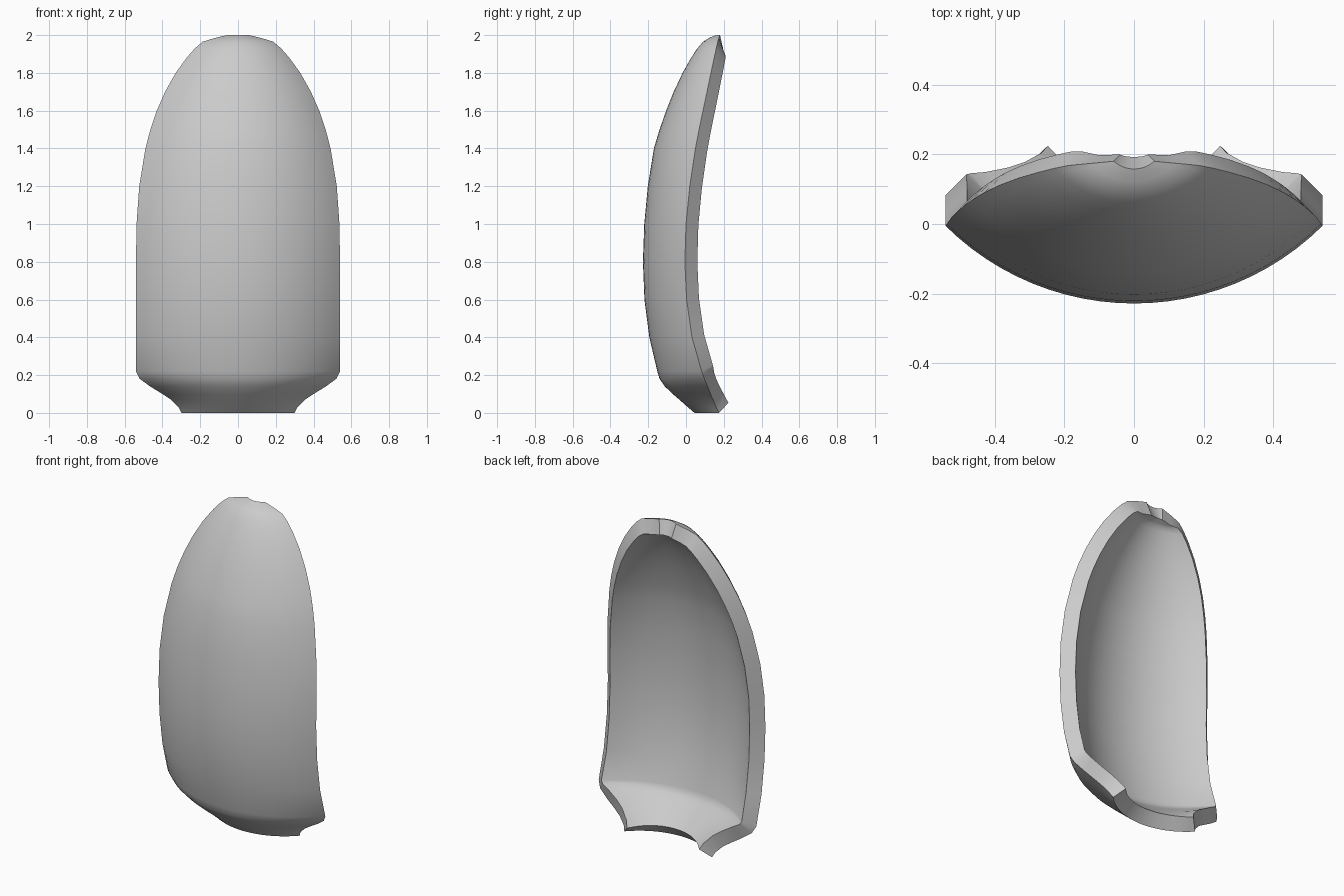
import bpy, math

# Each row: height, half width, y of the centre line, y of the side edge
ROWS = [
    (0.00, 0.300, 0.045, 0.175), (0.03, 0.315, 0.010, 0.160),
    (0.07, 0.355, -0.035, 0.143), (0.10, 0.400, -0.070, 0.130),
    (0.14, 0.465, -0.112, 0.114), (0.18, 0.520, -0.140, 0.098),
    (0.22, 0.540, -0.152, 0.083), (0.40, 0.540, -0.194, 0.032),
    (0.60, 0.540, -0.220, 0.003), (0.80, 0.540, -0.228, -0.006),
    (1.00, 0.537, -0.221, 0.000), (1.20, 0.523, -0.202, 0.020),
    (1.40, 0.490, -0.170, 0.050), (1.50, 0.464, -0.140, 0.069),
    (1.60, 0.430, -0.105, 0.090), (1.70, 0.386, -0.065, 0.111),
    (1.80, 0.330, -0.018, 0.132), (1.88, 0.272, 0.027, 0.149),
    (1.93, 0.228, 0.060, 0.160), (1.965, 0.187, 0.090, 0.168),
    (1.985, 0.122, 0.122, 0.174), (2.00, 0.058, 0.158, 0.180),
]
SEG = 24


def arc(z, w, centre, edge):
    """Horizontal circular arc bulging toward the front."""
    d = edge - centre
    r = (w * w + d * d) / (2 * d)
    half = math.asin(min(1, w / r))
    return [(r * math.sin(half * t), centre + r * (1 - math.cos(half * t)), z)
            for t in (2 * i / SEG - 1 for i in range(SEG + 1))]


# Curved outer skin
verts = [p for row in ROWS for p in arc(*row)]
n = SEG + 1
faces = [(j * n + i, j * n + i + 1, (j + 1) * n + i + 1, (j + 1) * n + i)
         for j in range(len(ROWS) - 1) for i in range(SEG)]
mesh = bpy.data.meshes.new("curved_shell")
mesh.from_pydata(verts, [], faces)
shell = bpy.data.objects.new("curved_shell", mesh)
bpy.context.collection.objects.link(shell)

# Wall thickness, grown toward the hollow back
bpy.context.view_layer.objects.active = shell
shell.select_set(True)
wall = shell.modifiers.new("wall", 'SOLIDIFY')
wall.thickness = 0.09
wall.offset = -1
bpy.ops.object.modifier_apply(modifier=wall.name)
bpy.ops.object.shade_smooth_by_angle(angle=math.radians(35))
